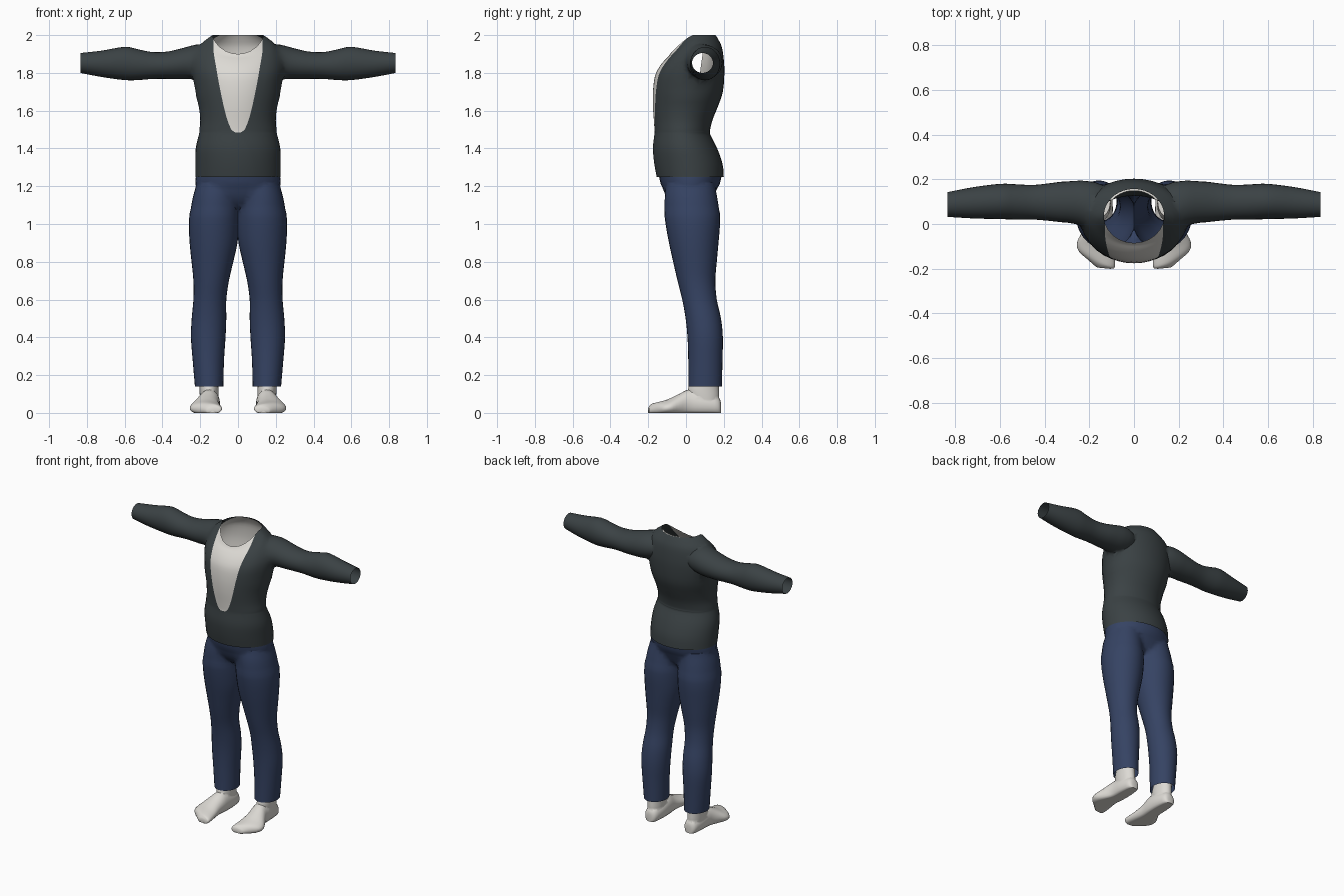
import bpy, bmesh, math
from mathutils import Vector

if "Cube" in bpy.data.objects:
    bpy.data.objects.remove(bpy.data.objects["Cube"])


def material(name, rgb):
    m = bpy.data.materials.new(name)
    m.diffuse_color = (*rgb, 1)
    m.use_nodes = True
    m.node_tree.nodes["Principled BSDF"].inputs["Base Color"].default_value = m.diffuse_color
    return m


CHARCOAL = material("charcoal", (0.043, 0.054, 0.058))
NAVY = material("navy", (0.036, 0.056, 0.125))
OFF_WHITE = material("off_white", (0.72, 0.70, 0.66))


def spline(rows, steps=3):
    """Smooth in-between rows of section parameters."""
    out = []
    for i in range(len(rows) - 1):
        p0, p1 = rows[max(i - 1, 0)], rows[i]
        p2, p3 = rows[i + 1], rows[min(i + 2, len(rows) - 1)]
        for s in range(steps):
            t = s / steps
            out.append([b + 0.5 * t * (c - a + t * (2 * a - 5 * b + 4 * c - d + t * (3 * (b - c) + d - a)))
                        for a, b, c, d in zip(p0, p1, p2, p3)])
    return out + [list(rows[-1])]


def finish(ob, angle=50):
    ob.data.shade_smooth()
    ob.data.set_sharp_from_angle(angle=math.radians(angle))


def loft(name, rings, mats, rule=None):
    """Closed skin over rings; each end is a fan around a centre vertex."""
    bm = bmesh.new()
    vs = [[bm.verts.new(p) for p in r] for r in rings]
    n = len(rings[0])
    for i in range(len(vs) - 1):
        for j in range(n):
            k = (j + 1) % n
            f = bm.faces.new((vs[i][j], vs[i][k], vs[i + 1][k], vs[i + 1][j]))
            f.material_index = rule(i, j) if rule else 0
    centres = []
    for r in (vs[0], vs[-1]):
        c = sum((v.co for v in r), Vector()) / n
        centres.append(c)
        cv = bm.verts.new(c)
        for j in range(n):
            bm.faces.new((r[j], r[(j + 1) % n], cv))
    bmesh.ops.recalc_face_normals(bm, faces=bm.faces)
    me = bpy.data.meshes.new(name)
    bm.to_mesh(me)
    bm.free()
    for m in mats:
        me.materials.append(m)
    ob = bpy.data.objects.new(name, me)
    bpy.context.collection.objects.link(ob)
    return ob, centres


def union(base, others):
    for o in others:
        mod = base.modifiers.new("join", 'BOOLEAN')
        mod.operation = 'UNION'
        mod.solver = 'EXACT'
        mod.object = o
        bpy.context.view_layer.objects.active = base
        bpy.ops.object.modifier_apply(modifier=mod.name)
        bpy.data.objects.remove(o)


def open_and_blend(ob, centres, blend):
    """Remove the end caps and soften the joins."""
    bm = bmesh.new()
    bm.from_mesh(ob.data)
    caps = [v for v in bm.verts if any((v.co - c).length < 1e-3 for c in centres)]
    bmesh.ops.delete(bm, geom=caps, context='VERTS')
    area = [v for v in bm.verts if blend(v.co)]
    bmesh.ops.remove_doubles(bm, verts=area, dist=0.004)
    for _ in range(4):
        area = [v for v in bm.verts if blend(v.co) and not v.is_boundary]
        bmesh.ops.smooth_vert(bm, verts=area, factor=0.5, use_axis_x=True, use_axis_y=True, use_axis_z=True)
    bm.to_mesh(ob.data)
    bm.free()


def oval(n=28):
    return [(math.cos(2 * math.pi * j / n), math.sin(2 * math.pi * j / n)) for j in range(n)]


def upright(rows):
    """Horizontal oval sections: z, x0, x1, y0, y1."""
    return [[Vector(((a + b) / 2 + (b - a) / 2 * c, (d + e) / 2 + (e - d) / 2 * s, z)) for c, s in oval()]
            for z, a, b, d, e in spline(rows)]


# Jacket torso: z front, z side, half width, y front, y back, neckline half width
TORSO = spline([
    (1.25, 1.25, .225, -.155, .200, .10), (1.32, 1.32, .226, -.168, .193, .09),
    (1.40, 1.40, .224, -.175, .165, .06), (1.47, 1.47, .208, -.168, .130, .02),
    (1.485, 1.485, .205, -.167, .128, .016), (1.50, 1.50, .204, -.167, .128, .035),
    (1.55, 1.55, .200, -.170, .140, .056), (1.62, 1.62, .208, -.175, .168, .075),
    (1.70, 1.70, .228, -.175, .195, .092), (1.78, 1.80, .245, -.165, .203, .108),
    (1.83, 1.87, .240, -.142, .200, .117), (1.865, 1.935, .215, -.115, .190, .125),
    (1.885, 1.975, .170, -.095, .172, .130), (1.90, 2.00, .135, -.085, .157, .130)])
FRONT, REST, TIP = 10, 30, 12


def torso_ring(row, inset=0.0):
    zf, zs, w, yf, yb, v = row
    edge = math.asin(min(v / w, .97))
    angles = [-edge + 2 * edge * j / FRONT for j in range(FRONT)]
    angles += [edge + (2 * math.pi - 2 * edge) * j / REST for j in range(REST)]
    w, d = w - inset, (yb - yf) / 2 - inset
    return [Vector((w * math.sin(a), (yf + yb) / 2 - d * math.cos(a),
                    zs - (zs - zf) * max(0, math.cos(a)) ** 1.3)) for a in angles]


jacket, torso_caps = loft("jacket_and_shirt_front", [torso_ring(r) for r in TORSO], [CHARCOAL, OFF_WHITE],
                          lambda i, j: int(i >= TIP and j < FRONT))

# Sleeves: x, z low, z high, y front, y back
SLEEVE = spline([
    (.13, 1.80, 1.93, .02, .17), (.20, 1.77, 1.955, -.015, .195), (.27, 1.765, 1.94, .0, .196),
    (.36, 1.768, 1.915, .012, .185), (.45, 1.768, 1.91, .02, .175), (.53, 1.762, 1.925, .02, .178),
    (.60, 1.762, 1.938, .022, .18), (.72, 1.778, 1.918, .025, .165), (.835, 1.80, 1.905, .032, .143)])
sleeves, caps = [], list(torso_caps)
for side in (-1, 1):
    rings = [[Vector((side * x, (c + d) / 2 + (d - c) / 2 * u, (a + b) / 2 + (b - a) / 2 * s)) for u, s in oval()]
             for x, a, b, c, d in SLEEVE]
    ob, ends = loft("sleeve", rings, [CHARCOAL, OFF_WHITE])
    sleeves.append(ob)
    caps.append(ends[1])
union(jacket, sleeves)
open_and_blend(jacket, caps, lambda p: .19 < abs(p.x) < .31 and p.z > 1.7)
finish(jacket)

# Shirt lining behind the neck
bm = bmesh.new()
grid = []
for row in TORSO[-16:]:
    ring = torso_ring(row, .008)
    grid.append([bm.verts.new(p) for p in ring[FRONT + 8:FRONT + 23]])
for a, b in zip(grid, grid[1:]):
    for j in range(len(a) - 1):
        bm.faces.new((a[j], b[j], b[j + 1], a[j + 1]))
me = bpy.data.meshes.new("shirt_lining")
bm.to_mesh(me)
bm.free()
me.materials.append(OFF_WHITE)
lining = bpy.data.objects.new("shirt_lining", me)
bpy.context.collection.objects.link(lining)
finish(lining)

# Trousers: hips joined to two legs
hips, hip_caps = loft("trousers", upright([
    (1.262, -.222, .222, -.145, .190), (1.21, -.224, .224, -.133, .178), (1.16, -.20, .20, -.115, .155),
    (1.11, -.13, .13, -.085, .13), (1.07, -.05, .05, -.03, .08)]), [NAVY])
LEG = [(1.22, .03, .215, -.10, .15), (1.16, .002, .238, -.115, .165), (1.08, -.006, .253, -.116, .178),
       (1.00, -.006, .26, -.108, .18), (.90, .003, .256, -.09, .172), (.80, .025, .246, -.068, .163),
       (.70, .048, .236, -.045, .155), (.60, .062, .236, -.02, .163), (.50, .062, .245, -.002, .185),
       (.40, .066, .249, .008, .195), (.28, .074, .24, .012, .193), (.14, .078, .228, .012, .19)]
legs, caps = [], [hip_caps[0]]
for side in (-1, 1):
    ob, ends = loft("leg", [[Vector((side * p.x, p.y, p.z)) for p in r] for r in upright(LEG)], [NAVY])
    legs.append(ob)
    caps.append(ends[1])
union(hips, legs)
open_and_blend(hips, caps, lambda p: 1.06 < p.z < 1.21)
finish(hips)

# Feet: y, centre x, half width, height, sideways slant
FOOT = spline([(.186, .15, .018, .05, 0), (.17, .15, .042, .085, 0), (.10, .15, .054, .11, 0),
               (.02, .152, .056, .125, 0), (-.04, .165, .066, .098, .1), (-.10, .172, .082, .07, .25),
               (-.15, .166, .082, .056, .35), (-.182, .145, .055, .046, .3), (-.198, .135, .03, .03, .1)])
for side, label in ((-1, "left"), (1, "right")):
    rings = [[Vector((side * (x + w * c), y + k * w * c, max(0, h * (.4 + .6 * s)))) for c, s in oval(24)]
             for y, x, w, h, k in FOOT]
    foot, _ = loft(label + "_foot", rings, [OFF_WHITE])
    ankle, _ = loft("ankle", [[Vector((side * p.x, p.y, p.z)) for p in r] for r in upright([
        (.04, .105, .198, .03, .175), (.09, .103, .202, .015, .176), (.13, .104, .204, .012, .174),
        (.18, .106, .206, .03, .172)])], [OFF_WHITE])
    union(foot, [ankle])
    finish(foot, 60)
